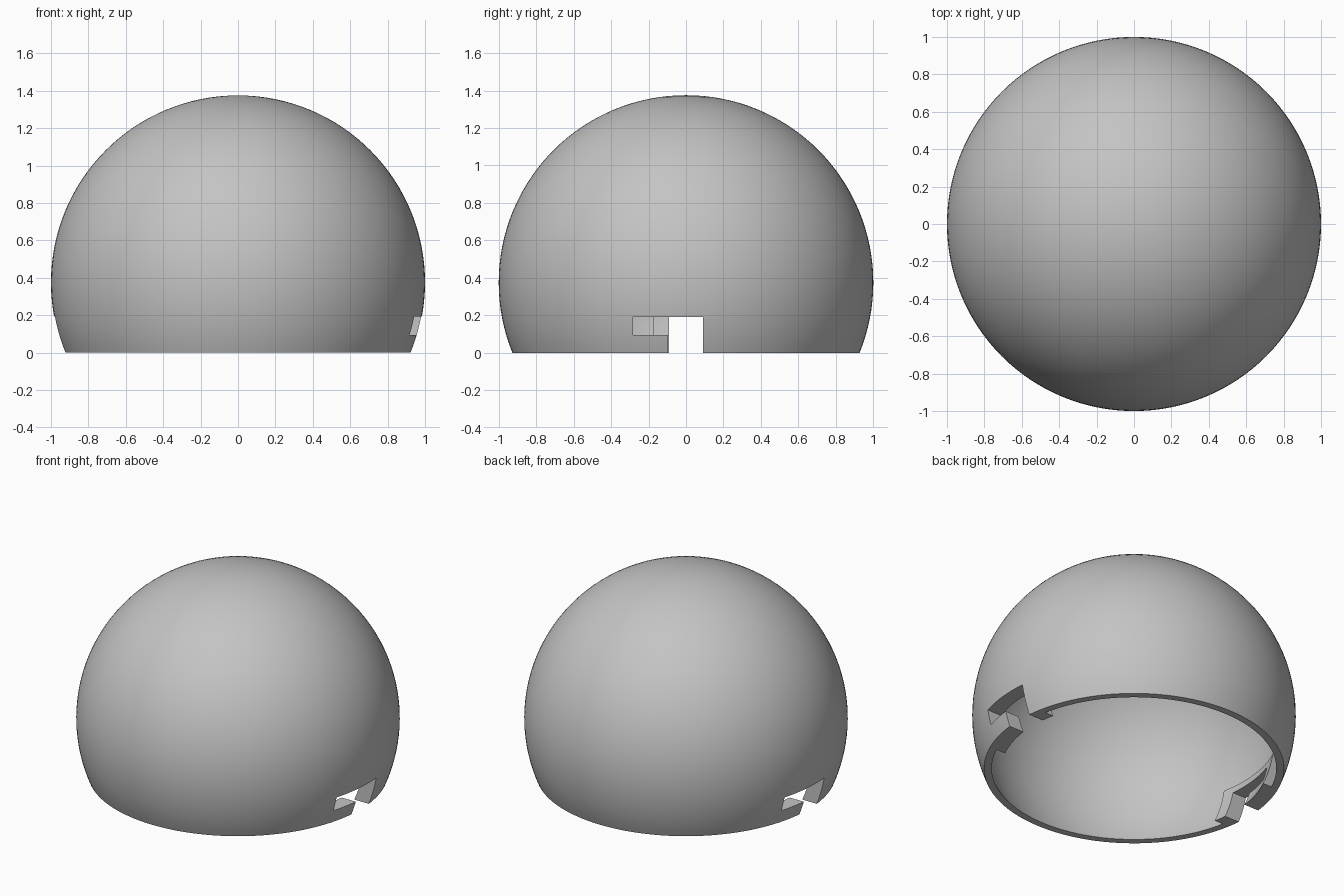
import bpy
import math

if "Cube" in bpy.data.objects:
    bpy.data.objects.remove(bpy.data.objects["Cube"])

CENTRE_Z = 0.375      # height of the sphere centre above the cut base
R_OUT, R_IN, R_PAD = 1.0, 0.956, 0.90


def sphere(name, radius):
    bpy.ops.mesh.primitive_uv_sphere_add(segments=128, ring_count=64, radius=radius,
                                         location=(0, 0, CENTRE_Z))
    ob = bpy.context.object
    ob.name = name
    return ob


def box(name, x, y, z, side=1):
    """Box from ranges; side=-1 turns it half a turn about z."""
    bpy.ops.mesh.primitive_cube_add(
        size=1, location=(side * sum(x) / 2, side * sum(y) / 2, sum(z) / 2))
    ob = bpy.context.object
    ob.name = name
    ob.scale = (x[1] - x[0], y[1] - y[0], z[1] - z[0])
    bpy.ops.object.transform_apply(location=False, rotation=False, scale=True)
    return ob


def subtract(target, cutter):
    mod = target.modifiers.new("cut", 'BOOLEAN')
    mod.operation = 'DIFFERENCE'
    mod.solver = 'EXACT'
    mod.object = cutter
    bpy.context.view_layer.objects.active = target
    bpy.ops.object.modifier_apply(modifier=mod.name)
    bpy.data.objects.remove(cutter)


# Cavity, less the two thickened pads around the slots
cavity = sphere("cavity", R_IN)
for side in (1, -1):
    pad = box("pad", (0.5, 1.2), (-0.37, 0.175), (-0.9, 0.24), side)
    subtract(pad, sphere("pad_hollow", R_PAD))
    subtract(cavity, pad)

# Hollow dome with a flat open base
dome = sphere("dome_shell", R_OUT)
subtract(dome, cavity)
subtract(dome, box("base_cut", (-2, 2), (-2, 2), (-2, 0)))

# L-shaped bayonet slots: entry channel plus sideways lock
for side in (1, -1):
    subtract(dome, box("entry", (0.5, 1.3), (-0.095, 0.092), (-0.3, 0.192), side))
    subtract(dome, box("lock", (0.5, 1.3), (-0.283, 0.03), (0.095, 0.192), side))

# Single grey finish
grey = bpy.data.materials.new("grey")
grey.diffuse_color = (0.55, 0.55, 0.55, 1)
grey.use_nodes = True
grey.node_tree.nodes["Principled BSDF"].inputs["Base Color"].default_value = grey.diffuse_color
dome.data.materials.clear()
dome.data.materials.append(grey)
for p in dome.data.polygons:
    p.material_index = 0

bpy.ops.object.select_all(action='DESELECT')
dome.select_set(True)
bpy.context.view_layer.objects.active = dome
bpy.ops.object.shade_smooth_by_angle(angle=math.radians(30))
